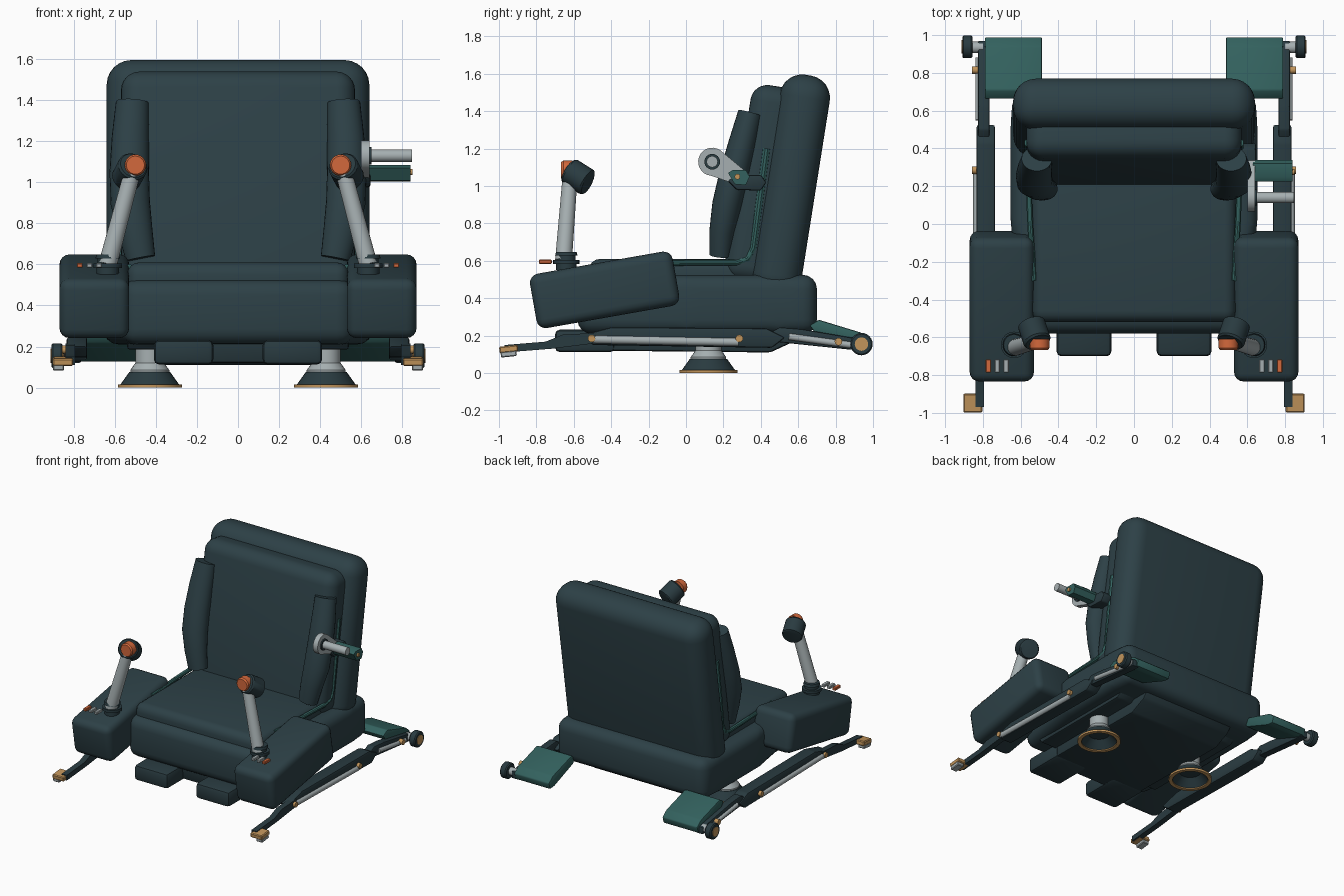
import bpy, bmesh
from math import radians, sin, cos, pi
from mathutils import Vector, Matrix

cube = bpy.data.objects.get("Cube")
if cube:
    bpy.data.objects.remove(cube, do_unlink=True)


def material(name, r, g, b):
    m = bpy.data.materials.new(name)
    m.use_nodes = True
    m.diffuse_color = (r, g, b, 1)
    m.node_tree.nodes["Principled BSDF"].inputs["Base Color"].default_value = (r, g, b, 1)
    return m


SLATE = material("slate upholstery", 0.026, 0.052, 0.062)
DARK = material("dark frame", 0.022, 0.043, 0.051)
GREEN = material("teal green", 0.033, 0.12, 0.112)
SILVER = material("silver metal", 0.38, 0.43, 0.44)
ORANGE = material("orange", 0.65, 0.14, 0.045)
TAN = material("brass tan", 0.54, 0.3, 0.105)


def finish(name, bm, mat, mirror, bevel=0, segments=4):
    bmesh.ops.recalc_face_normals(bm, faces=bm.faces)
    if bevel:
        bmesh.ops.bevel(bm, geom=bm.edges[:], offset=bevel, segments=segments,
                        profile=0.5, affect='EDGES', clamp_overlap=True)
    mesh = bpy.data.meshes.new(name)
    bm.to_mesh(mesh)
    bm.free()
    mesh.materials.append(mat)
    obj = bpy.data.objects.new(name, mesh)
    bpy.context.collection.objects.link(obj)
    bpy.ops.object.select_all(action='DESELECT')
    obj.select_set(True)
    bpy.context.view_layer.objects.active = obj
    bpy.ops.object.shade_smooth_by_angle(angle=radians(35))
    if mirror:
        obj.modifiers.new("Mirror", 'MIRROR')


def box(name, center, size, mat, bevel=0, tilt=0, mirror=False, segments=4):
    bm = bmesh.new()
    bmesh.ops.create_cube(bm, size=1)
    bm.transform(Matrix.Translation(center) @ Matrix.Rotation(radians(tilt), 4, 'X')
                 @ Matrix.Diagonal((*size, 1)))
    finish(name, bm, mat, mirror, bevel, segments)


def prism(name, outline, low, high, mat, axis='x', bevel=0, mirror=False, segments=2):
    """Extrude an outline: (y, z) points along x, or (x, y) points along z."""
    bm = bmesh.new()
    place = (lambda p, h: (h, *p)) if axis == 'x' else (lambda p, h: (*p, h))
    a, b = ([bm.verts.new(place(p, h)) for p in outline] for h in (low, high))
    bm.faces.new(a)
    bm.faces.new(b)
    for i in range(len(a)):
        j = (i + 1) % len(a)
        bm.faces.new((a[i], a[j], b[j], b[i]))
    finish(name, bm, mat, mirror, bevel, segments)


def loft(name, path, radii, mat, mirror=False, axis=None, squash=1, sides=24, closed=False):
    """Sweep a ring along a path, with one radius or one per point; closed joins the ends."""
    pts = [Vector(p) for p in path]
    if not isinstance(radii, (list, tuple)):
        radii = [radii] * len(pts)
    bm = bmesh.new()
    rings = []
    for i, (p, r) in enumerate(zip(pts, radii)):
        t = Vector(axis) if axis else pts[min(i + 1, len(pts) - 1)] - pts[max(i - 1, 0)]
        t.normalize()
        u = t.cross(Vector((0, 0, 1) if abs(t.x) > 0.8 else (1, 0, 0))).normalized()
        v = t.cross(u) * squash
        rings.append([bm.verts.new(p + r * (u * cos(2 * pi * k / sides) + v * sin(2 * pi * k / sides)))
                      for k in range(sides)])
    if closed:
        rings.append(rings[0])
    else:
        bm.faces.new(rings[0])
        bm.faces.new(rings[-1])
    for a, b in zip(rings, rings[1:]):
        for k in range(sides):
            n = (k + 1) % sides
            bm.faces.new((a[k], a[n], b[n], b[k]))
    finish(name, bm, mat, mirror)


def pin(name, x0, x1, y, z, r, mat, mirror=True):
    loft(name, [(x0, y, z), (x1, y, z)], r, mat, mirror)


# Seat and back
box("backrest", (0, 0.56, 1.0), (1.28, 0.27, 1.2), SLATE, 0.12, -9, segments=6)
box("back_cushion", (0, 0.4, 1.01), (1.14, 0.25, 1.06), SLATE, 0.09, -9, segments=6)
box("seat_cushion", (0, -0.08, 0.52), (1.08, 0.88, 0.18), SLATE, 0.06)
half = [(0.555, -0.58), (0.655, 0), (0.655, 0.5), (0.64, 0.7)]
prism("seat_base", half + [(-x, y) for x, y in reversed(half)],
      0.21, 0.525, SLATE, 'z', 0.075, segments=4)
prism("under_tray", [(-0.52, 0.26), (-0.5, 0.12), (0.45, 0.11), (0.58, 0.17), (0.66, 0.26)],
      -0.4, 0.4, DARK, bevel=0.015)
prism("under_skids", [(-0.45, 0.25), (-0.4, 0.185), (0.45, 0.185), (0.55, 0.25)],
      0.4, 0.54, DARK, bevel=0.012, mirror=True)
loft("side_bolsters", [(0.515, 0.345, 1.39), (0.525, 0.3, 1.22), (0.53, 0.255, 1.05), (0.525, 0.22, 0.9),
                       (0.5, 0.195, 0.76), (0.475, 0.185, 0.63)],
     [0.067, 0.075, 0.08, 0.08, 0.07, 0.06], SLATE, True, squash=1.2)

# Teal piping along the seat and up the back
loft("piping", [(0.53, -0.3, 0.585), (0.55, 0, 0.59), (0.56, 0.27, 0.59), (0.56, 0.33, 0.61),
                (0.56, 0.36, 0.67), (0.56, 0.39, 0.9), (0.56, 0.43, 1.2)],
     [0.016, 0.016, 0.016, 0.017, 0.019, 0.022, 0.022], GREEN, True, sides=10)

# Foot pads and suction feet
box("foot_pads", (0.265, -0.54, 0.172), (0.29, 0.32, 0.12), DARK, 0.025, mirror=True, segments=2)
CUP = (0.43, 0.12)
loft("foot_cups", [(*CUP, z) for z in (0.065, 0.008, 0.008, 0.075)], [0.075, 0.128, 0.148, 0.1],
     DARK, True, axis=(0, 0, 1), sides=32)
loft("foot_rims", [(*CUP, z) for z in (0.016, 0, 0, 0.016)], [0.128, 0.128, 0.156, 0.156],
     TAN, True, axis=(0, 0, 1), sides=32, closed=True)
loft("foot_necks", [(*CUP, z) for z in (0.07, 0.085, 0.12, 0.2)], [0.095, 0.095, 0.07, 0.07],
     SILVER, True)

# Armrest consoles
box("armrests", (0.7, -0.435, 0.445), (0.34, 0.775, 0.295), SLATE, 0.05, 10, mirror=True)
for i, mat in enumerate((SILVER, SILVER, ORANGE)):
    box("console_button_%d" % (i + 1), (0.677 + 0.047 * i, -0.752, 0.595), (0.028, 0.07, 0.022),
        mat, 0.004, mirror=True, segments=1)

# Joysticks
loft("stick_collars", [(0.635, -0.64, z) for z in (0.55, 0.583, 0.583, 0.605, 0.605, 0.628, 0.628, 0.648)],
     [0.055, 0.055, 0.07, 0.07, 0.05, 0.05, 0.06, 0.055], DARK, True, axis=(0, 0, 1))
loft("stick_shafts", [(0.635, -0.655, 0.6), (0.515, -0.62, 1.05)], [0.045, 0.04], SILVER, True)
loft("stick_heads", [(0.51, -0.627, 1.082), (0.513, -0.619, 1.077), (0.542, -0.532, 1.022), (0.545, -0.524, 1.018)],
     [0.066, 0.074, 0.074, 0.066], DARK, True)
loft("stick_buttons", [(0.5, -0.61, 1.084), (0.5, -0.656, 1.084), (0.5, -0.667, 1.084)],
     [0.052, 0.052, 0.044], ORANGE, True)

# Side rails with struts and pistons
prism("side_rails", [(-0.57, 0.2), (-0.4, 0.245), (0.43, 0.24), (0.53, 0.19), (0.46, 0.135), (-0.5, 0.15)],
      0.735, 0.835, DARK, bevel=0.012, mirror=True)
prism("front_struts", [(-0.97, 0.15), (-0.75, 0.168), (-0.66, 0.205), (-0.48, 0.215), (-0.48, 0.16),
                       (-0.72, 0.13), (-0.97, 0.11)], 0.795, 0.84, DARK, mirror=True)
prism("rear_struts", [(0.42, 0.2), (0.5, 0.245), (0.62, 0.235), (0.97, 0.175), (0.97, 0.12),
                      (0.88, 0.125), (0.45, 0.17)], 0.765, 0.825, DARK, bevel=0.008, mirror=True)
loft("rail_pistons", [(0.83, -0.5, 0.18), (0.83, 0.28, 0.165)], 0.022, SILVER, True, sides=16)
loft("rear_pistons", [(0.822, 0.55, 0.195), (0.822, 0.88, 0.15)], 0.018, SILVER, True, sides=16)
for name, y, z in (("front", -0.505, 0.185), ("middle", 0.285, 0.185), ("rear", 0.815, 0.168)):
    pin(name + "_bolts", 0.8, 0.858, y, z, 0.02, TAN)

# Front feet and rear wheels
box("front_foot_blocks", (0.853, -0.948, 0.128), (0.1, 0.1, 0.036), TAN, 0.006, 6, True, 1)
box("front_foot_pads", (0.875, -0.948, 0.102), (0.055, 0.085, 0.03), SILVER, 0.005, 6, True, 1)
pin("wheel_axles", 0.8, 0.88, 0.935, 0.155, 0.03, SILVER)
loft("wheels", [(x, 0.938, 0.155) for x in (0.855, 0.863, 0.902, 0.909)],
     [0.053, 0.06, 0.06, 0.053], DARK, True)
pin("wheel_caps", 0.9, 0.913, 0.938, 0.155, 0.036, TAN)

# Rear teal panels
prism("rear_panels", [(0.66, 0.255), (0.71, 0.285), (0.94, 0.215), (0.99, 0.175), (0.975, 0.125),
                      (0.92, 0.13), (0.69, 0.215)], 0.487, 0.79, GREEN, bevel=0.008, mirror=True)

# Left side handle on the backrest
arc = [(0.14 + 0.075 * cos(radians(a)), 1.13 + 0.075 * sin(radians(a))) for a in range(55, 266, 15)]
prism("handle_plate", arc + [(0.25, 1.015), (0.32, 1.015), (0.335, 1.065)], 0.6, 0.64, SILVER)
prism("handle_bracket", [(0.22, 1.03), (0.27, 0.98), (0.4, 0.975), (0.43, 1.02), (0.4, 1.06), (0.28, 1.06)],
      0.55, 0.645, DARK, bevel=0.01)
pin("handle_ring", 0.635, 0.65, 0.14, 1.13, 0.042, DARK, False)
pin("handle_bar", 0.62, 0.848, 0.14, 1.13, 0.03, SILVER, False)
prism("handle_block", [(0.225, 1.07), (0.26, 1.01), (0.32, 1.005), (0.34, 1.05), (0.32, 1.085), (0.25, 1.085)],
      0.63, 0.84, GREEN)
pin("handle_bolt", 0.82, 0.85, 0.275, 1.05, 0.015, TAN, False)
